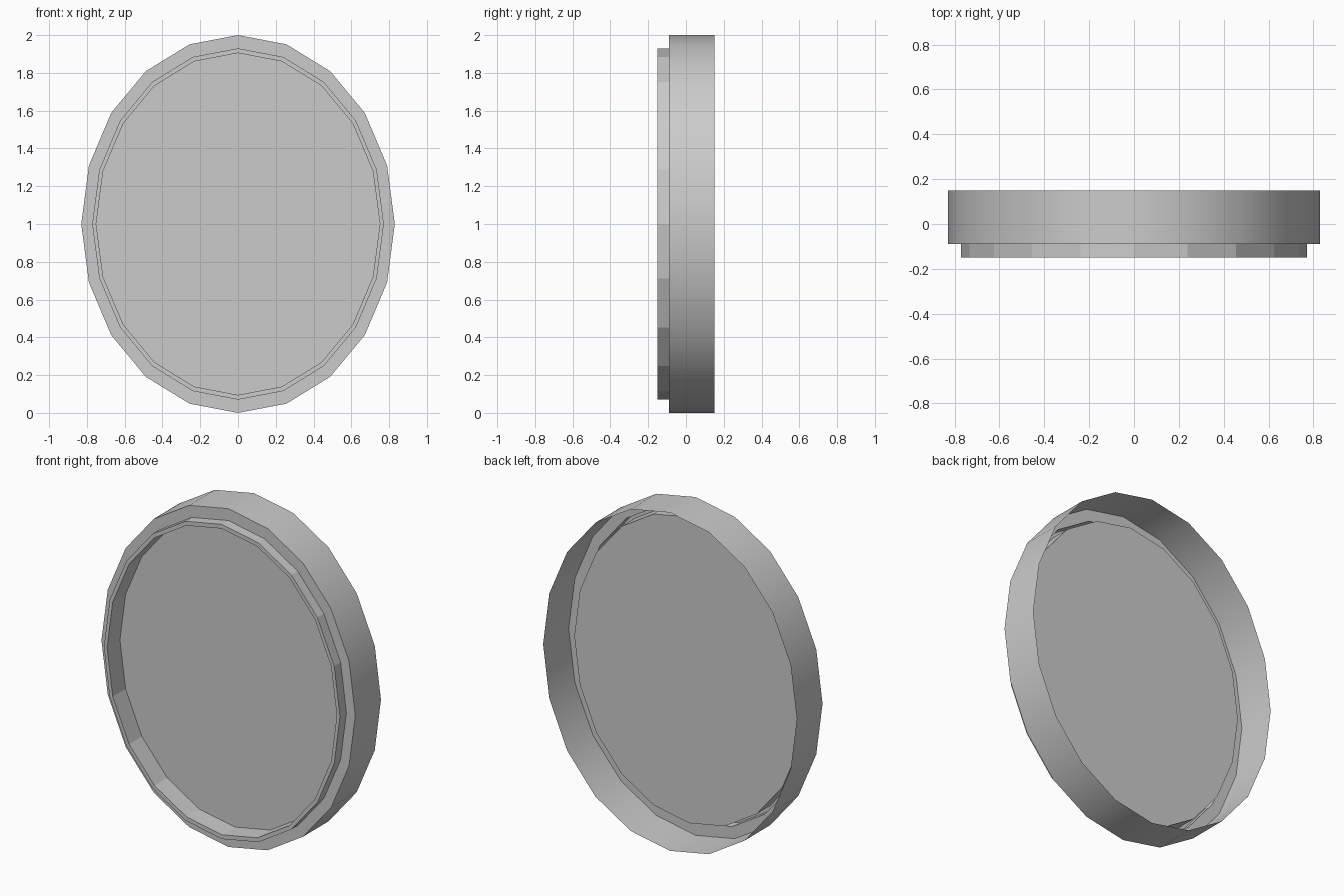
import bpy, math

if "Cube" in bpy.data.objects:
    bpy.data.objects.remove(bpy.data.objects["Cube"])

SIDES = 20
HALF_W, HALF_H = 0.83, 1.0


def loop_points(scale, y):
    """Points of one oval loop in the XZ plane, starting at the top."""
    pts = []
    for k in range(SIDES):
        t = 2 * math.pi * k / SIDES
        pts.append((scale * HALF_W * math.sin(t), y, HALF_H + scale * HALF_H * math.cos(t)))
    return pts


def oval_part(name, profile, cap=False, smooth=False):
    """Sweep a (scale, y) profile round the oval; optionally a flat front-facing cap."""
    verts, faces = [], []
    for scale, y in profile:
        verts += loop_points(scale, y)
    for i in range(len(profile) - 1):
        a, b = i * SIDES, (i + 1) * SIDES
        for k in range(SIDES):
            n = (k + 1) % SIDES
            faces.append((a + k, b + k, b + n, a + n))
    if cap:
        last = (len(profile) - 1) * SIDES
        faces.append(tuple(last + k for k in reversed(range(SIDES))))
    mesh = bpy.data.meshes.new(name)
    mesh.from_pydata(verts, [], faces)
    if smooth:
        mesh.polygons.foreach_set("use_smooth", [True] * len(faces))
        mesh.set_sharp_from_angle(angle=math.radians(30))
    mesh.update()
    obj = bpy.data.objects.new(name, mesh)
    bpy.context.collection.objects.link(obj)
    return obj


# Outer casing: smooth side wall, open at the back, with a flat front shoulder
oval_part("casing", [(1.0, 0.15), (1.0, -0.09), (0.93, -0.09)], smooth=True)

# Raised thin bezel: outer step, front lip and inner wall running back to the pane
oval_part("bezel", [(0.93, -0.09), (0.93, -0.15), (0.905, -0.15), (0.905, -0.03)])

# Recessed flat pane
oval_part("pane", [(0.905, -0.03)], cap=True)
